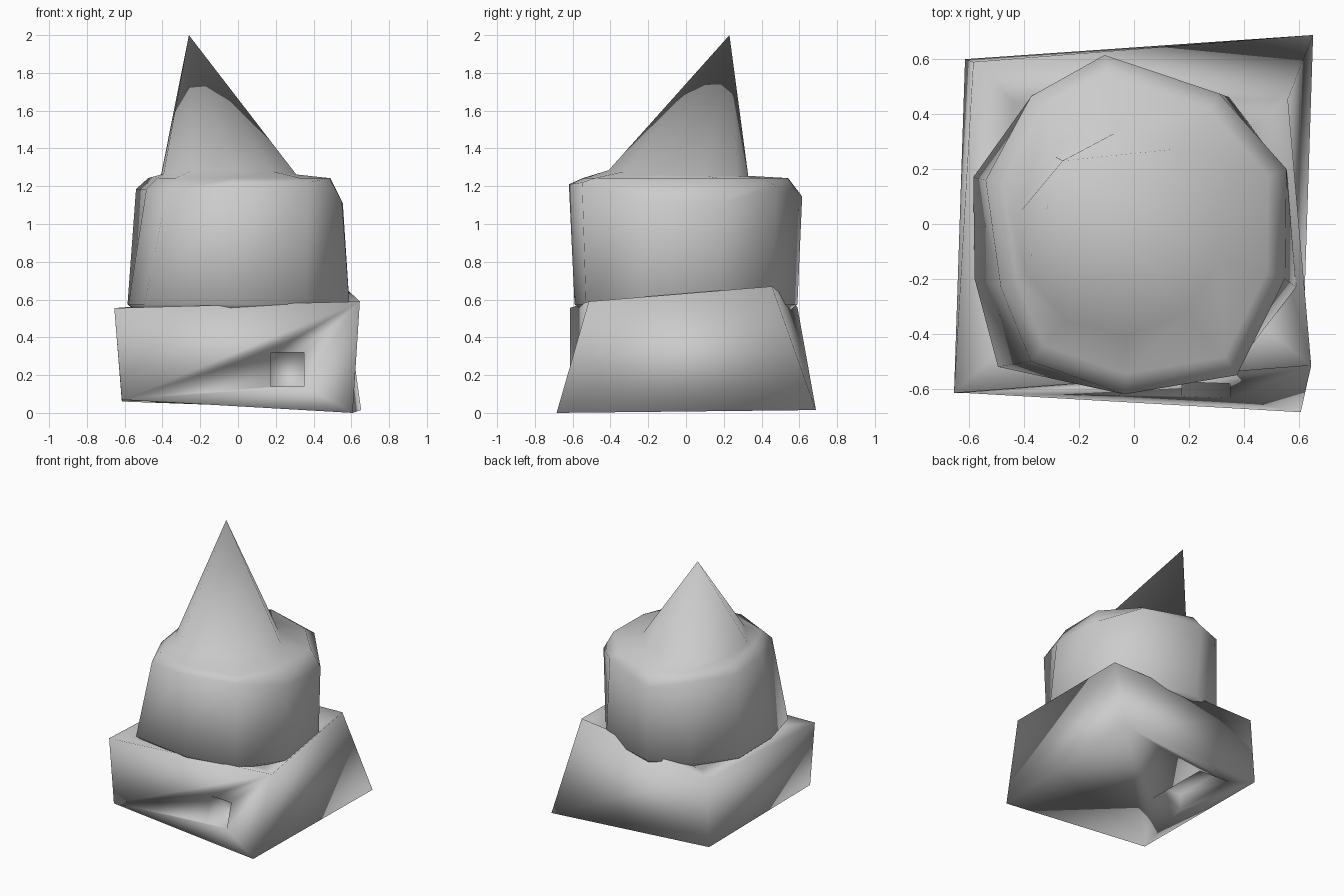
import bpy
import bmesh
from math import cos, sin, pi

if "Cube" in bpy.data.objects:
    bpy.data.objects.remove(bpy.data.objects["Cube"])


def make_object(name, verts, faces):
    mesh = bpy.data.meshes.new(name)
    mesh.from_pydata(verts, [], faces)
    bm = bmesh.new()
    bm.from_mesh(mesh)
    bmesh.ops.recalc_face_normals(bm, faces=bm.faces)
    for f in bm.faces:
        f.smooth = True
    bm.to_mesh(mesh)
    bm.free()
    obj = bpy.data.objects.new(name, mesh)
    bpy.context.collection.objects.link(obj)
    return obj


def loft(name, rings, tip=None):
    """Skin a stack of equal-sized rings; close with a cap or a tip point."""
    n = len(rings[0])
    verts = [p for ring in rings for p in ring]
    top = len(verts) - n
    faces = [tuple(range(n))]
    for r in range(len(rings) - 1):
        for i in range(n):
            j = (i + 1) % n
            faces.append((r * n + i, r * n + j, (r + 1) * n + j, (r + 1) * n + i))
    if tip:
        verts.append(tip)
        faces += [(top + i, top + (i + 1) % n, top + n) for i in range(n)]
    else:
        faces.append(tuple(range(top, top + n)))
    return make_object(name, verts, faces)


def box_cutter(name, lo, hi):
    ring = lambda z: [(lo[0], lo[1], z), (hi[0], lo[1], z), (hi[0], hi[1], z), (lo[0], hi[1], z)]
    obj = loft(name, [ring(lo[2]), ring(hi[2])])
    obj.hide_render = True
    obj.hide_viewport = True
    return obj


# Crooked square base, its top dished towards the body
rim = [(-.655, -.615, .555), (.645, -.515, .59), (.56, .455, .67), (-.585, .59, .56)]
base = loft("base", [
    [(-.615, -.615, .07), (.607, -.685, 0), (.652, .688, .015), (-.615, .6, .06)],
    rim,
    [(x * .75, y * .75, .545) for x, y, z in rim],
])

# Square recess in the front and rectangular recess underneath
cutters = [
    box_cutter("front_recess_cutter", (.175, -.9, .14), (.35, -.45, .32)),
    box_cutter("bottom_recess_cutter", (-.46, -.04, -.2), (-.2, .49, .18)),
]
for cutter in cutters:
    mod = base.modifiers.new(cutter.name, 'BOOLEAN')
    mod.operation = 'DIFFERENCE'
    mod.solver = 'EXACT'
    mod.object = cutter

# Ten-sided uneven body running up into a leaning cone
low = [(.56, .17), (.35, .46), (-.08, .59), (-.37, .47), (-.585, .17),
       (-.58, -.2), (-.495, -.52), (-.04, -.59), (.36, -.53), (.59, -.23)]
high = [(.555, .2, 1.11), (.31, .475, 1.2), (-.107, .615, 1.145), (-.375, .465, 1.2),
        (-.54, .16, 1.185), (-.485, -.23, 1.185), (-.375, -.5, 1.17),
        (-.035, -.62, 1.21), (.375, -.55, 1.22), (.55, -.2, 1.12)]
n = len(low)
cone_foot = []
for i in range(n):
    a = 2 * pi * (i + .6) / n
    cone_foot.append((-.05 + .37 * cos(a), -.04 + .37 * sin(a), 1.255 + max(0, -.03 * sin(a))))
loft("body_and_cone", [
    [(x * .93, y * .93, .54) for x, y in low],
    [(x, y, .575) for x, y in low],
    high,
    [(x * .88, y * .88, 1.243) for x, y, z in high],
    cone_foot,
], tip=(-.26, .23, 2))
